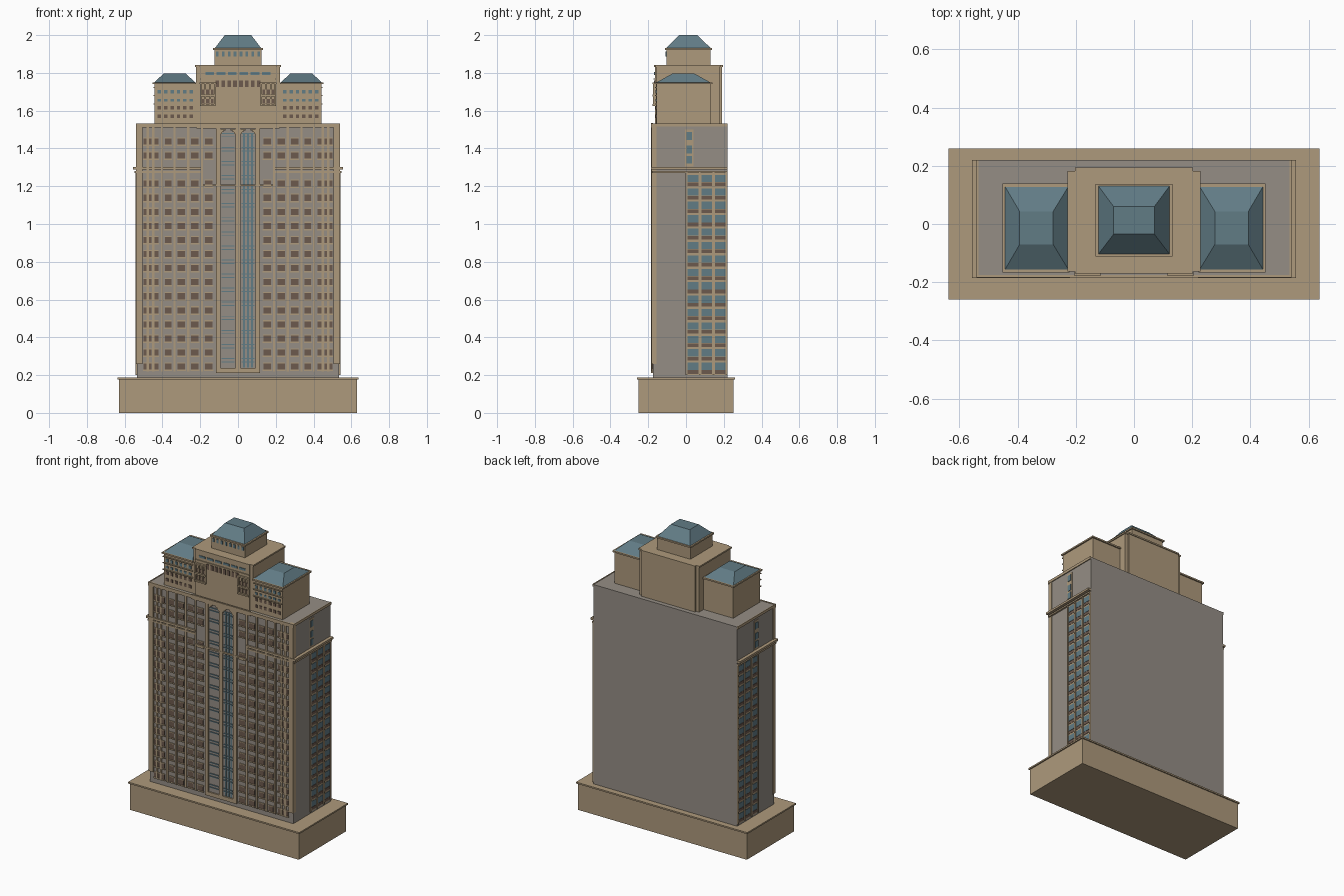
import bpy
import bmesh
from mathutils import Matrix, Vector

start_cube = bpy.data.objects.get("Cube")
if start_cube:
    bpy.data.objects.remove(start_cube, do_unlink=True)


def make_material(name, rgb):
    mat = bpy.data.materials.new(name)
    mat.use_nodes = True
    mat.diffuse_color = (*rgb, 1)
    mat.node_tree.nodes["Principled BSDF"].inputs["Base Color"].default_value = (*rgb, 1)
    return mat


SAND = make_material("sandstone", (0.42, 0.32, 0.2))
GREY = make_material("grey wall", (0.3, 0.27, 0.235))
BLUE = make_material("blue glass", (0.12, 0.2, 0.235))
BROWN = make_material("brown glass", (0.15, 0.1, 0.075))


class Part:
    """Collects boxes given as x, y and z ranges into one object."""

    def __init__(self, name, mat):
        self.name, self.mat, self.bm = name, mat, bmesh.new()

    def box(self, xs, ys, zs, mirror=False):
        lo, hi = (Vector(v) for v in zip(xs, ys, zs))
        place = Matrix.Translation((lo + hi) / 2) @ Matrix.Diagonal((*(hi - lo), 1))
        bmesh.ops.create_cube(self.bm, size=1, matrix=place)
        if mirror:
            self.box((-xs[1], -xs[0]), ys, zs)
        return self

    def frustum(self, xs, ys, zs, top_xs, top_ys):
        rings = []
        for (x0, x1), (y0, y1), z in ((xs, ys, zs[0]), (top_xs, top_ys, zs[1])):
            corners = ((x0, y0), (x1, y0), (x1, y1), (x0, y1))
            rings.append([self.bm.verts.new((x, y, z)) for x, y in corners])
        low, high = rings
        self.bm.faces.new(low[::-1])
        self.bm.faces.new(high)
        for i in range(4):
            j = (i + 1) % 4
            self.bm.faces.new((low[i], low[j], high[j], high[i]))
        return self

    def done(self):
        mesh = bpy.data.meshes.new(self.name)
        self.bm.to_mesh(mesh)
        self.bm.free()
        mesh.materials.append(self.mat)
        obj = bpy.data.objects.new(self.name, mesh)
        bpy.context.scene.collection.objects.link(obj)


def around(c, width):
    return c - width / 2, c + width / 2


FRONT, BACK, SIDE = -0.175, 0.22, 0.535
BASE, ROOF, LEDGE = 0.188, 1.53, 1.28
FLOOR = 0.0745

# Podium with a thin lip
podium = Part("podium", SAND)
podium.box((-0.63, 0.63), (-0.252, 0.252), (0, 0.178))
podium.box((-0.638, 0.638), (-0.26, 0.26), (0.178, BASE)).done()

# Main slab
Part("tower_wall", GREY).box((-SIDE, SIDE), (FRONT, BACK), (BASE, ROOF)).done()

# Ledges round the front and sides
ledge = Part("ledges", SAND)
for grow, z0, z1 in ((0.012, 1.27, LEDGE), (0.022, 1.288, 1.302)):
    ledge.box((SIDE, SIDE + grow), (FRONT, BACK), (z0, z1), True)
    ledge.box((0.19, SIDE + grow), (FRONT - grow / 2, FRONT), (z0, z1), True)
ledge.box((-0.19, 0.19), (FRONT - 0.011, FRONT), (1.2, 1.21))
ledge.box((-SIDE - 0.006, SIDE + 0.006), (FRONT - 0.009, FRONT), (1.51, ROOF + 0.003))
ledge.box((SIDE, SIDE + 0.006), (FRONT, BACK), (1.515, ROOF + 0.003), True)
ledge.box((-0.22, 0.22), (FRONT - 0.011, FRONT), (1.505, ROOF + 0.005))
ledge.done()

# Front piers, windows and sills
piers = Part("front_piers", SAND)
panes = Part("front_windows", BROWN)
sills = Part("front_sills", SAND)
piers.box((0.505, SIDE + 0.004), (FRONT - 0.008, FRONT + 0.02), (0.26, ROOF), True)
columns = ((0.155, 0.042), (0.228, 0.04), (0.3, 0.04), (0.37, 0.034), (0.433, 0.022), (0.465, 0.016), (0.491, 0.016))
for x, width in columns:
    for row in range(17):
        z = 0.245 + row * FLOOR
        if row == 14:
            continue
        panes.box(around(x, width), (FRONT - 0.004, FRONT), around(z, 0.032), True)
        sills.box(around(x, width + 0.008), (FRONT - 0.007, FRONT), around(z - 0.02, 0.008), True)
        sills.box(around(x, width + 0.004), (FRONT - 0.005, FRONT), around(z + 0.019, 0.006), True)
for x in (0.191, 0.264, 0.336, 0.402, 0.449, 0.478):
    piers.box(around(x, 0.012), (FRONT - 0.007, FRONT), (0.22, 1.51), True)

# Tall central bays with arched heads
for x in (-0.105, 0, 0.105):
    piers.box(around(x, 0.024), (FRONT - 0.009, FRONT), (0.22, 1.505))
piers.box((-0.117, 0.117), (FRONT - 0.009, FRONT), (0.212, 0.238))
for i in range(4):
    reach = 0.034 - i * 0.009
    for c in (-0.0525, 0.0525):
        for edge in (-1, 1):
            ends = sorted((c + edge * 0.041, c + edge * (0.041 - i * 0.009)))
            if i:
                piers.box(ends, (FRONT - 0.008, FRONT), (1.468 + i * 0.009, 1.477 + i * 0.009))
piers.done()
panes.done()
sills.done()
bay = Part("central_bay_glass", BLUE)
for x in (0.032, 0.053, 0.074):
    bay.box(around(x, 0.01), (FRONT - 0.003, FRONT), (0.24, 1.48))
for row in range(17):
    for step in (0, 0.018):
        z = 0.27 + row * FLOOR + step
        bay.box((0.018, 0.087), (FRONT - 0.006, FRONT), around(z, 0.005))
        bay.box((-0.087, -0.018), (FRONT - 0.006, FRONT), around(z, 0.005))
bay.done()

# Glazed rear half of both sides
frame = Part("side_window_frames", SAND)
glass = Part("side_glass", BLUE)
spandrels = Part("side_spandrels", BROWN)
frame.box((SIDE, SIDE + 0.002), (0, 0.218), (0.2, 1.27), True)
for row in range(15):
    z = 0.207 + row * 0.071
    for y in (0.037, 0.109, 0.181):
        glass.box((SIDE, SIDE + 0.004), around(y, 0.056), (z + 0.021, z + 0.059), True)
        spandrels.box((SIDE, SIDE + 0.004), around(y, 0.056), (z, z + 0.019), True)
for y in (0.003, 0.073, 0.145, 0.215):
    frame.box((SIDE, SIDE + 0.008), around(y, 0.01), (0.2, 1.27), True)
frame.box((SIDE, SIDE + 0.003), around(0.018, 0.046), (1.305, 1.5), True)
for z in (1.34, 1.395, 1.465):
    glass.box((SIDE, SIDE + 0.006), around(0.018, 0.03), around(z, 0.042), True)
for part in (frame, glass, spandrels):
    part.done()

# Upper blocks
crown = Part("crown_block", SAND)
crown.box((-0.222, 0.222), (-0.158, 0.178), (ROOF, 1.832))
crown.box((-0.2, 0.2), (-0.165, 0.19), (ROOF, 1.832))
crown.box((-0.228, 0.228), (-0.163, 0.182), (1.832, 1.842))
crown.box((-0.203, 0.203), (-0.17, 0.195), (1.832, 1.842)).done()
wings = Part("wing_blocks", SAND)
wings.box((0.2, 0.443), (-0.157, 0.13), (ROOF, 1.74), True)
wings.box((0.222, 0.452), (-0.166, 0.139), (1.74, 1.75), True).done()
house = Part("penthouse", SAND)
house.box((-0.124, 0.124), (-0.104, 0.13), (1.842, 1.922))
house.box((-0.132, 0.132), (-0.112, 0.138), (1.922, 1.932)).done()

# Hipped glass roofs with flat tops
roofs = Part("glass_roofs", BLUE)
roofs.frustum((-0.122, 0.122), (-0.103, 0.13), (1.932, 2), (-0.07, 0.07), (-0.035, 0.06))
roofs.frustum((0.226, 0.443), (-0.156, 0.128), (1.75, 1.797), (0.278, 0.393), (-0.07, 0.043))
roofs.frustum((-0.443, -0.226), (-0.156, 0.128), (1.75, 1.797), (-0.393, -0.278), (-0.07, 0.043))
roofs.done()

# Small windows, bands and balconies of the upper blocks
small_blue = Part("upper_blue_windows", BLUE)
small_brown = Part("upper_brown_windows", BROWN)
trim = Part("upper_bands_and_balconies", SAND)
for i in range(6):
    x = 0.247 + i * 0.034
    for z, height in ((1.7, 0.02), (1.655, 0.014)):
        small_blue.box(around(x, 0.018), (-0.161, -0.157), around(z, height), True)
    for z in (1.615, 1.57):
        small_brown.box(around(x, 0.018), (-0.161, -0.157), around(z, 0.02), True)
for z in (1.635, 1.68, 1.722):
    trim.box((0.225, 0.447), (-0.164, -0.157), around(z, 0.006), True)
for i in range(4):
    x = 0.016 + i * 0.031
    small_brown.box(around(x, 0.019), (-0.169, -0.165), around(1.742, 0.034), True)
    small_blue.box(around(x, 0.014), (-0.108, -0.104), around(1.9, 0.024), True)
for x in (0.03, 0.09, 0.15):
    small_blue.box(around(x, 0.045), (-0.169, -0.165), around(1.797, 0.014), True)
trim.box((-0.2, 0.2), (-0.171, -0.165), around(1.768, 0.007))
for z in (1.65, 1.7):
    small_brown.box(around(0.16, 0.06), (-0.169, -0.165), around(z, 0.024), True)
    trim.box(around(0.16, 0.084), (-0.178, -0.165), around(z - 0.02, 0.01), True)
for x in (0.122, 0.147, 0.173, 0.198):
    trim.box(around(x, 0.008), (-0.174, -0.165), (1.625, 1.745), True)
trim.box(around(0.16, 0.09), (-0.178, -0.165), around(1.745, 0.01), True)
for part in (small_blue, small_brown, trim):
    part.done()
